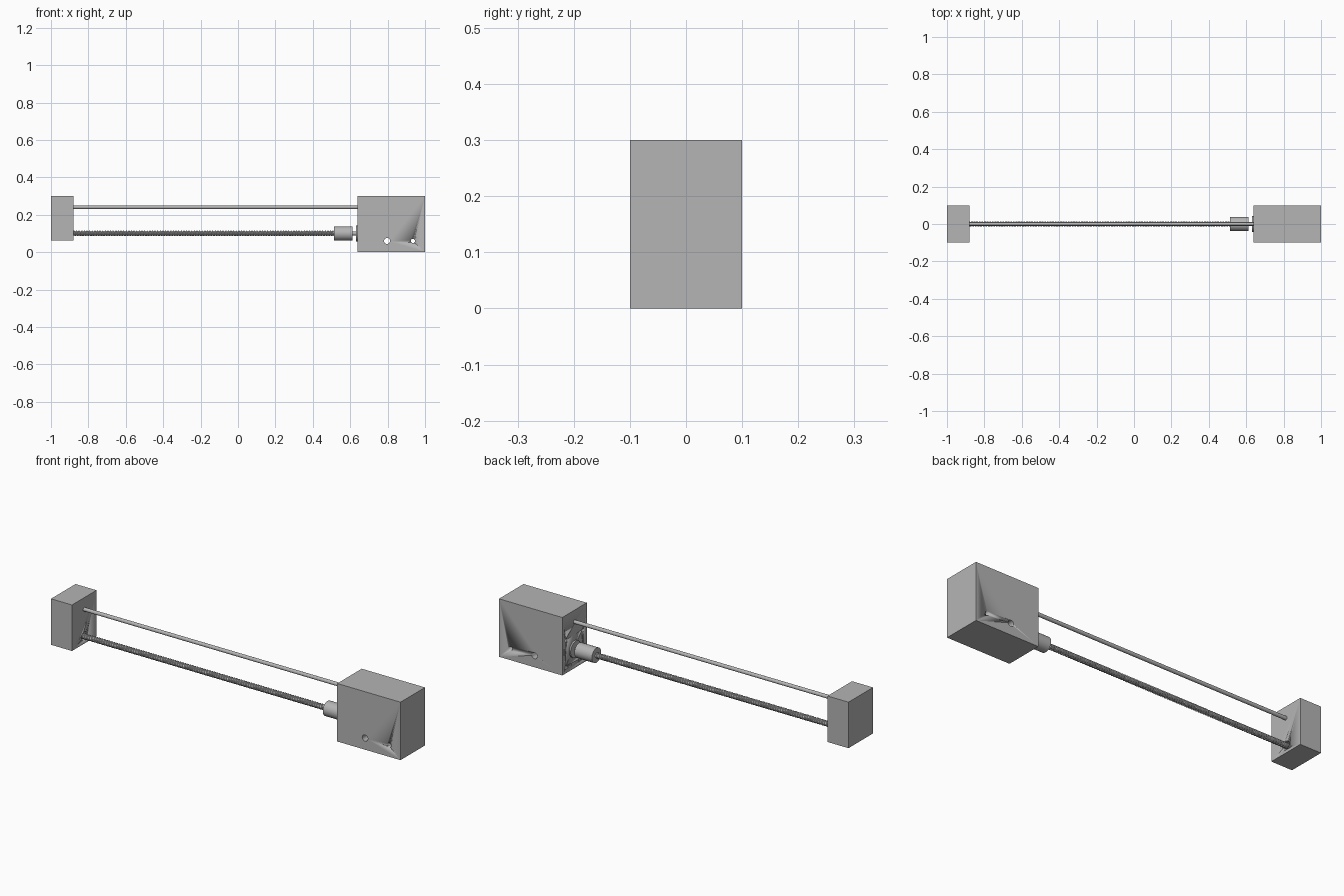
import bpy
import bmesh
from math import radians, pi
from mathutils import Matrix, Vector

default = bpy.data.objects.get("Cube")
if default:
    bpy.data.objects.remove(default, do_unlink=True)

grey = bpy.data.materials.new("plain grey")
grey.use_nodes = True
colour = (0.46, 0.46, 0.46, 1)
grey.diffuse_color = colour
grey.node_tree.nodes["Principled BSDF"].inputs["Base Color"].default_value = colour

SCREW_Z, ROD_Z = 0.1, 0.24
MOTOR_X, END_X = 0.638, -0.88


def add_object(name, bm):
    mesh = bpy.data.meshes.new(name)
    bm.to_mesh(mesh)
    bm.free()
    mesh.materials.append(grey)
    obj = bpy.data.objects.new(name, mesh)
    bpy.context.collection.objects.link(obj)
    return obj


def smooth(obj):
    bpy.ops.object.select_all(action="DESELECT")
    obj.select_set(True)
    bpy.context.view_layer.objects.active = obj
    bpy.ops.object.shade_smooth_by_angle(angle=radians(35))


def block(name, low, high):
    low, high = Vector(low), Vector(high)
    bm = bmesh.new()
    bmesh.ops.create_cube(bm, size=1, matrix=Matrix.Translation((low + high) / 2)
                          @ Matrix.Diagonal((*(high - low), 1)))
    return add_object(name, bm)


def cylinder(name, start, end, radius, sides=32):
    """Cylinder between two points."""
    start, end = Vector(start), Vector(end)
    axis = end - start
    bm = bmesh.new()
    bmesh.ops.create_cone(bm, cap_ends=True, segments=sides, radius1=radius,
                          radius2=radius, depth=axis.length,
                          matrix=Matrix.Translation((start + end) / 2)
                          @ axis.to_track_quat("Z", "Y").to_matrix().to_4x4())
    obj = add_object(name, bm)
    smooth(obj)
    return obj


def rod_x(name, x0, x1, z, radius, y=0):
    return cylinder(name, (x0, y, z), (x1, y, z), radius)


def drill(target, cutters):
    """Cut the holes, apply them and discard the cutters."""
    for cutter in cutters:
        cutter.hide_render = True
        mod = target.modifiers.new("hole", "BOOLEAN")
        mod.operation = "DIFFERENCE"
        mod.solver = "EXACT"
        mod.object = cutter
    smooth(target)
    for mod in list(target.modifiers):
        bpy.ops.object.modifier_apply(modifier=mod.name)
    for cutter in cutters:
        bpy.data.objects.remove(cutter, do_unlink=True)


# Motor housing with cross holes and four mounting screw holes
housing = block("motor_housing", (MOTOR_X, -0.1, 0), (1, 0.1, 0.3))
holes = [cylinder("hole_cutter", (x, -0.2, 0.06), (x, 0.2, 0.06), r)
         for x, r in ((0.797, 0.016), (0.935, 0.011))]
holes += [rod_x("hole_cutter", MOTOR_X - 0.05, MOTOR_X + 0.03, SCREW_Z + dz, 0.009, dy)
          for dy in (-0.07, 0.07) for dz in (-0.07, 0.07)]
drill(housing, holes)

# End support with a clearance hole for the lead screw
support = block("end_support", (-1, -0.1, 0.062), (END_X, 0.1, 0.3))
drill(support, [rod_x("hole_cutter", END_X - 0.05, END_X + 0.05, SCREW_Z, 0.022)])

# Guide rod, motor boss, shaft and coupler
rod_x("guide_rod", END_X - 0.02, MOTOR_X + 0.02, ROD_Z, 0.0095)
rod_x("motor_boss", MOTOR_X - 0.008, MOTOR_X + 0.01, SCREW_Z, 0.043)
rod_x("motor_shaft", 0.6, MOTOR_X, SCREW_Z, 0.011)
rod_x("coupler", 0.512, 0.612, SCREW_Z, 0.038)

# Threaded lead screw: one thread tooth wound along x
pitch, start = 0.014, END_X - 0.048
turns = int((0.515 - start) / pitch)
bm = bmesh.new()
profile = ((0, 0.0115), (0.25, 0.0115), (0.45, 0.0145), (0.8, 0.0145), (1, 0.0115))
verts = [bm.verts.new((t * pitch, 0, r)) for t, r in profile]
for a, b in zip(verts, verts[1:]):
    bm.edges.new((a, b))
thread = add_object("lead_screw", bm)
thread.location = (start, 0, SCREW_Z)
winding = thread.modifiers.new("winding", "SCREW")
winding.axis = "X"
winding.angle = 2 * pi
winding.screw_offset = pitch
winding.iterations = turns
winding.steps = winding.render_steps = 16
winding.use_merge_vertices = True
winding.merge_threshold = 0.00005
winding.use_normal_calculate = True
winding.use_smooth_shade = False

# Solid core inside the thread
rod_x("lead_screw_core", start, 0.52, SCREW_Z, 0.0113)
